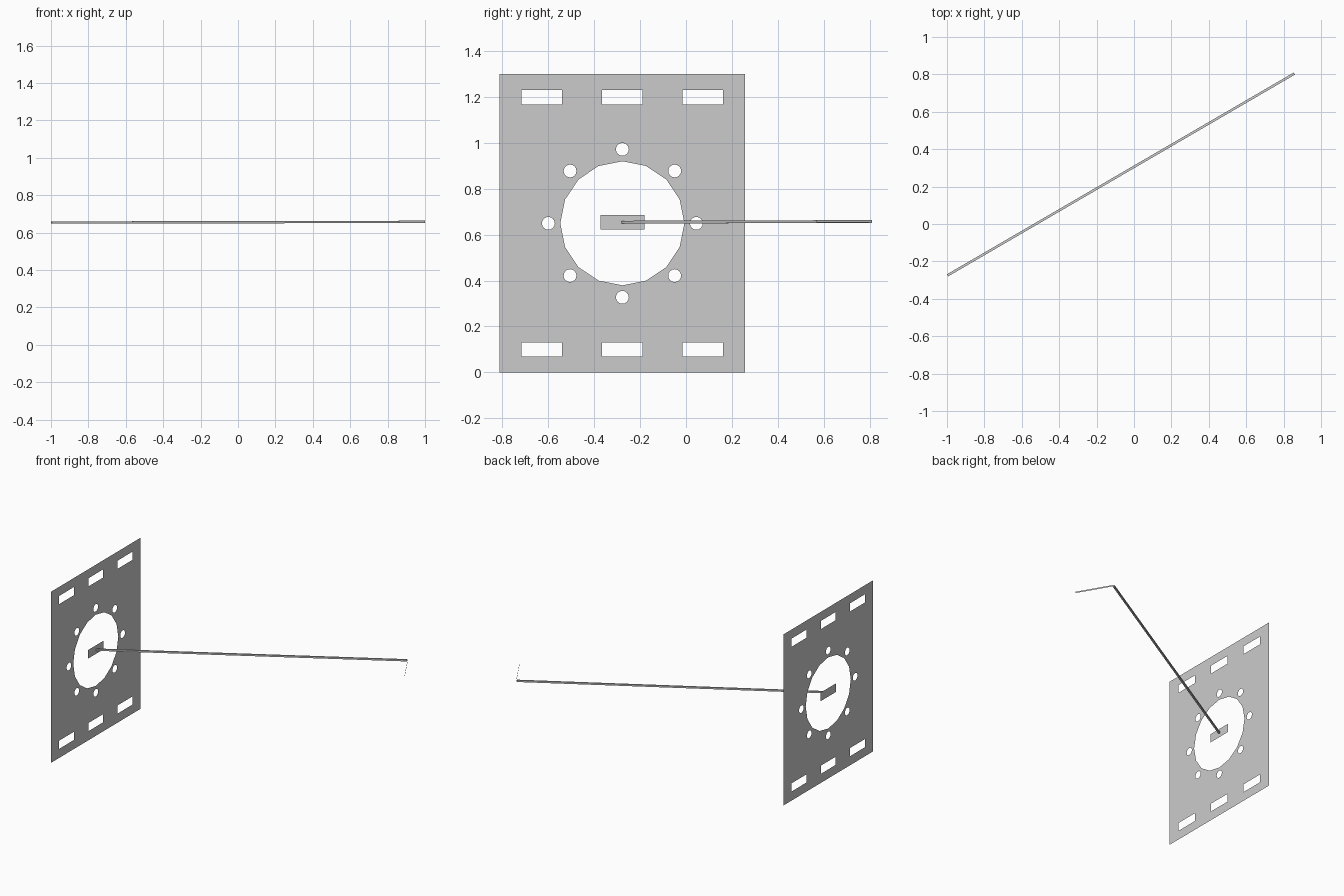
import bpy, bmesh
from math import pi, sin, cos
from mathutils import Vector, Matrix

if "Cube" in bpy.data.objects:
    bpy.data.objects.remove(bpy.data.objects["Cube"])

X = -1.0            # plane of the plate
CY, CZ = -0.277, 0.649


def make_object(name, bm):
    bmesh.ops.recalc_face_normals(bm, faces=bm.faces)
    mesh = bpy.data.meshes.new(name)
    bm.to_mesh(mesh)
    bm.free()
    obj = bpy.data.objects.new(name, mesh)
    bpy.context.collection.objects.link(obj)
    return obj


def rect(y, z, hy, hz):
    return [(y - hy, z - hz), (y + hy, z - hz), (y + hy, z + hz), (y - hy, z + hz)]


def circle(y, z, r, n):
    return [(y + r * cos(2 * pi * i / n), z + r * sin(2 * pi * i / n)) for i in range(n)]


def flat_panel(name, loops):
    """Fill an outline and its holes in the plate plane."""
    bm = bmesh.new()
    edges = []
    for loop in loops:
        vs = [bm.verts.new((X, y, z)) for y, z in loop]
        edges += [bm.edges.new((vs[i - 1], vs[i])) for i in range(len(vs))]
    bmesh.ops.triangle_fill(bm, edges=edges, use_beauty=True, normal=(1, 0, 0))
    return make_object(name, bm)


# mounting plate: outline, large opening, ring of bolt holes, two rows of slots
loops = [rect(CY, CZ, 0.534, 0.649), circle(CY, CZ, 0.27, 16)]
for i in range(8):
    a = i * pi / 4
    loops.append(circle(CY + 0.322 * cos(a), CZ + 0.322 * sin(a), 0.028, 16))
for dy in (-0.35, 0, 0.35):
    for dz in (-0.549, 0.549):
        loops.append(rect(CY + dy, CZ + dz, 0.088, 0.031))
flat_panel("mounting_plate", loops)

# small tab in the middle of the opening
flat_panel("centre_tab", [rect(CY, 0.6535, 0.0955, 0.0325)])

# long square rod
start, end = Vector((-0.997, -0.2745, 0.654)), Vector((0.857, 0.804, 0.657))
axis = end - start
side = axis.cross(Vector((0, 0, 1))).normalized()
up = side.cross(axis).normalized()
rot = Matrix((axis.normalized(), side, up)).transposed().to_4x4()
bm = bmesh.new()
bmesh.ops.create_cube(bm, size=1, matrix=Matrix.Translation((start + end) / 2) @ rot
                      @ Matrix.Diagonal((axis.length, 0.013, 0.012, 1)))
make_object("rod", bm)

# thin flat blade at the rod tip
bm = bmesh.new()
a, b = Vector((0.858, 0.81, 0.658)), Vector((1.0, 0.567, 0.658))
h = Vector((0, 0, 0.0055))
bm.faces.new([bm.verts.new(p) for p in (a - h, b - h, b + h, a + h)])
make_object("tip_blade", bm)
